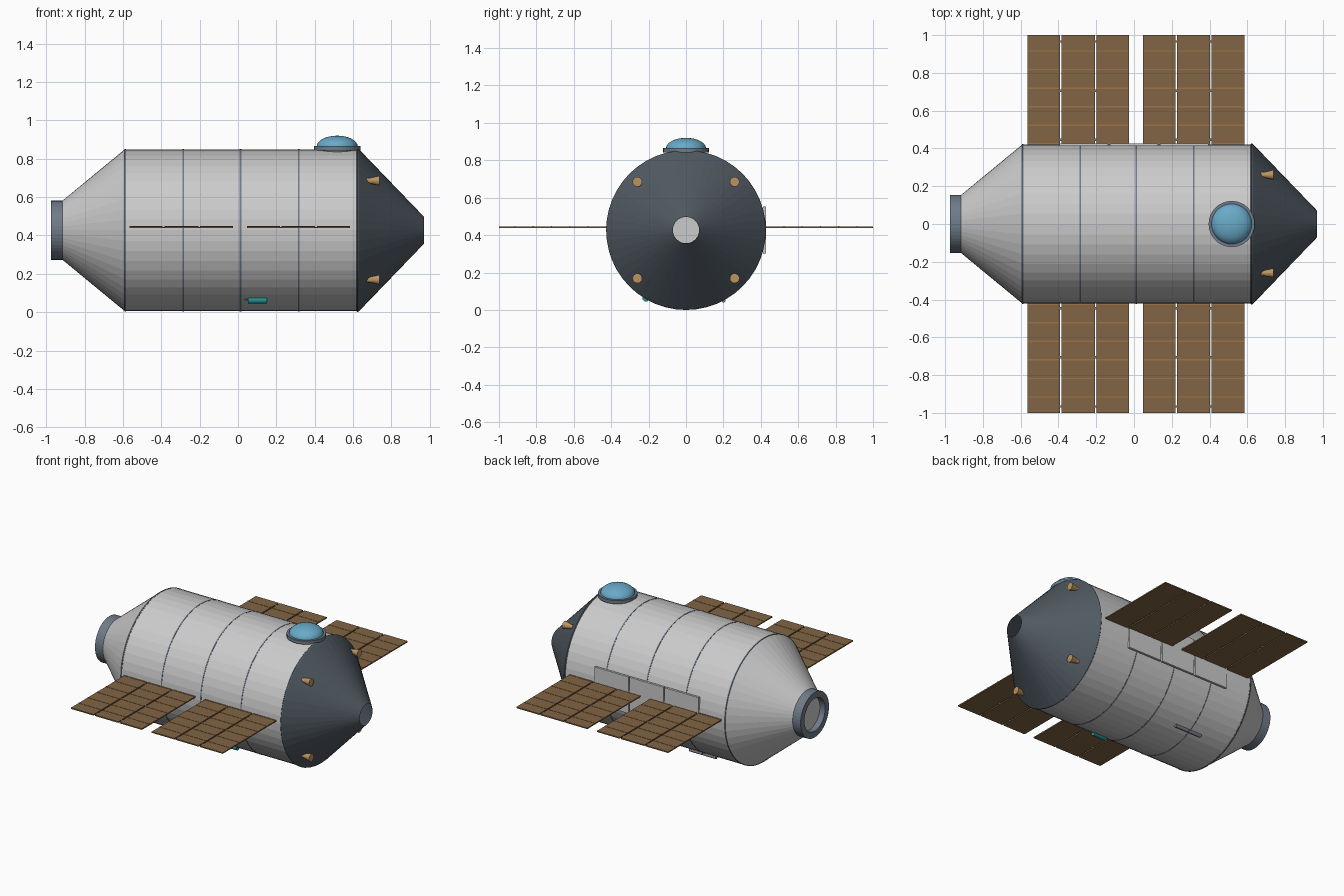
import bpy, bmesh, math
from mathutils import Matrix, Vector

if "Cube" in bpy.data.objects:
    bpy.data.objects.remove(bpy.data.objects["Cube"])

CZ = 0.427          # height of the hull axis
SEG = 48


def mat(name, r, g, b):
    m = bpy.data.materials.new(name)
    m.diffuse_color = (r, g, b, 1)
    m.use_nodes = True
    m.node_tree.nodes["Principled BSDF"].inputs["Base Color"].default_value = m.diffuse_color
    return m


DARK = mat("dark_shield", 0.08, 0.10, 0.12)
STEEL = mat("blue_steel", 0.16, 0.20, 0.25)
CELL = mat("solar_cell", 0.22, 0.13, 0.06)
LINE = mat("cell_line", 0.35, 0.17, 0.06)
BRASS = mat("brass", 0.50, 0.30, 0.12)
TEAL = mat("teal", 0.02, 0.30, 0.33)
GLASS = mat("glass", 0.14, 0.40, 0.58)
MAUVE = mat("mauve_grey", 0.22, 0.20, 0.27)


def finish(name, bm, material=None):
    bmesh.ops.remove_doubles(bm, verts=bm.verts, dist=1e-5)
    bmesh.ops.recalc_face_normals(bm, faces=bm.faces)
    me = bpy.data.meshes.new(name)
    bm.to_mesh(me)
    bm.free()
    ob = bpy.data.objects.new(name, me)
    bpy.context.collection.objects.link(ob)
    if material:
        me.materials.append(material)
    return ob


def lathe(name, profile, material=None, pos=(0, 0, CZ), axis='X', closed=False, seg=SEG):
    """Revolve (along, radius) points about the x or z axis through pos."""
    bm = bmesh.new()
    rings = []
    for h, r in profile:
        ring = []
        for i in range(seg):
            a = 2 * math.pi * i / seg
            c, s = r * math.cos(a), r * math.sin(a)
            p = (h, c, s) if axis == 'X' else (c, s, h)
            ring.append(bm.verts.new(Vector(p) + Vector(pos)))
        rings.append(ring)
    pairs = list(zip(rings, rings[1:]))
    if closed:
        pairs.append((rings[-1], rings[0]))
    for a, b in pairs:
        for i in range(seg):
            j = (i + 1) % seg
            bm.faces.new((a[i], a[j], b[j], b[i]))
    return finish(name, bm, material)


def boxes(name, items, material=None):
    """One object made of boxes given as (x0, x1, y0, y1, z0, z1)."""
    bm = bmesh.new()
    for x0, x1, y0, y1, z0, z1 in items:
        m = Matrix.Translation(((x0 + x1) / 2, (y0 + y1) / 2, (z0 + z1) / 2)) @ \
            Matrix.Diagonal((x1 - x0, y1 - y0, z1 - z0, 1))
        bmesh.ops.create_cube(bm, size=1, matrix=m)
    return finish(name, bm, material)


# Pressure hull: barrel with the rear cone
lathe("hull", [(-0.92, 0.15), (-0.59, 0.422), (0.62, 0.422)])
# Thin seam bands round the barrel
for n, x in enumerate((-0.588, -0.285, 0.013, 0.317)):
    lathe(f"seam_{n + 1}", [(x - 0.004, 0.418), (x - 0.004, 0.4235),
                            (x + 0.004, 0.4235), (x + 0.004, 0.418)], STEEL, closed=True)

# Nose cone, open at the tip
lathe("nose_cone", [(0.615, 0.42), (0.622, 0.427), (0.63, 0.423), (0.97, 0.07)], DARK)

# Docking ring with a recessed hatch
lathe("docking_ring", [(-0.975, 0.112), (-0.975, 0.154), (-0.915, 0.154), (-0.915, 0.112)],
      STEEL, closed=True)
lathe("hatch", [(-0.935, 0), (-0.935, 0.113), (-0.92, 0.113), (-0.92, 0)])

# Observation dome on top
dx = (0.517, 0, 0)
lathe("dome_collar", [(0.79, 0.105), (0.843, 0.105), (0.843, 0.122), (0.866, 0.122), (0.866, 0.1)],
      STEEL, dx, 'Z', seg=32)
arc = [math.radians(90 * i / 8) for i in range(9)]
dome = lathe("dome_glass", [(0.864 + 0.056 * math.sin(a), 0.107 * math.cos(a)) for a in arc],
             GLASS, dx, 'Z', seg=32)
for f in dome.data.polygons:
    f.use_smooth = True

# Four thrusters on the nose
for n in range(4):
    y, z = (0.26 if n % 2 else -0.26), (0.258 if n < 2 else -0.258)
    lathe(f"thruster_{n + 1}", [(0.66, 0), (0.66, 0.014), (0.69, 0.015), (0.738, 0.026), (0.738, 0)],
          BRASS, (0, y, CZ + z), seg=16)

# Solar wings: three strips each, with raised cell lines on top
STRIPS = {"rear": ((-0.565, -0.393), (-0.384, -0.207), (-0.198, -0.027)),
          "front": ((0.047, 0.219), (0.228, 0.402), (0.411, 0.585))}
for label, strips in STRIPS.items():
    for side, s in (("left", -1), ("right", 1)):
        boxes(f"solar_wing_{label}_{side}",
              [(a, b, *sorted((s * 0.40, s * 1.0)), 0.438, 0.446) for a, b in strips], CELL)
        boxes(f"solar_lines_{label}_{side}",
              [(a, b, s * y - 0.003, s * y + 0.003, 0.445, 0.448) for a, b in strips
               for y in (0.425, 0.523, 0.621, 0.719, 0.817, 0.915)], LINE)
        boxes(f"wing_hinges_{label}_{side}",
              [(p[1], q[0], *sorted((s * y, s * (y + 0.012))), 0.439, 0.445)
               for p, q in zip(strips, strips[1:]) for y in (0.44, 0.7, 0.96)], STEEL)

# Three radiator plates on the back side
for n, x in enumerate((-0.266, 0, 0.266)):
    boxes(f"radiator_{n + 1}", [(x - 0.128, x + 0.128, 0.412, 0.427, CZ - 0.125, CZ + 0.125)])

# Teal canister with a small nozzle, low on the front side
lathe("canister", [(0.053, 0), (0.053, 0.019), (0.15, 0.019), (0.15, 0)], TEAL,
      (0, -0.214, 0.064), seg=16)
lathe("canister_nozzle", [(0.03, 0), (0.03, 0.008), (0.055, 0.008), (0.055, 0)], STEEL,
      (0, -0.214, 0.07), seg=12)

# Folded two-piece boom, low on the back side
for n, x in enumerate((-0.322, -0.218)):
    lathe(f"boom_{n + 1}", [(x - 0.049, 0), (x - 0.049, 0.011), (x + 0.049, 0.011), (x + 0.049, 0)],
          MAUVE, (0, 0.2, 0.05), seg=12)
